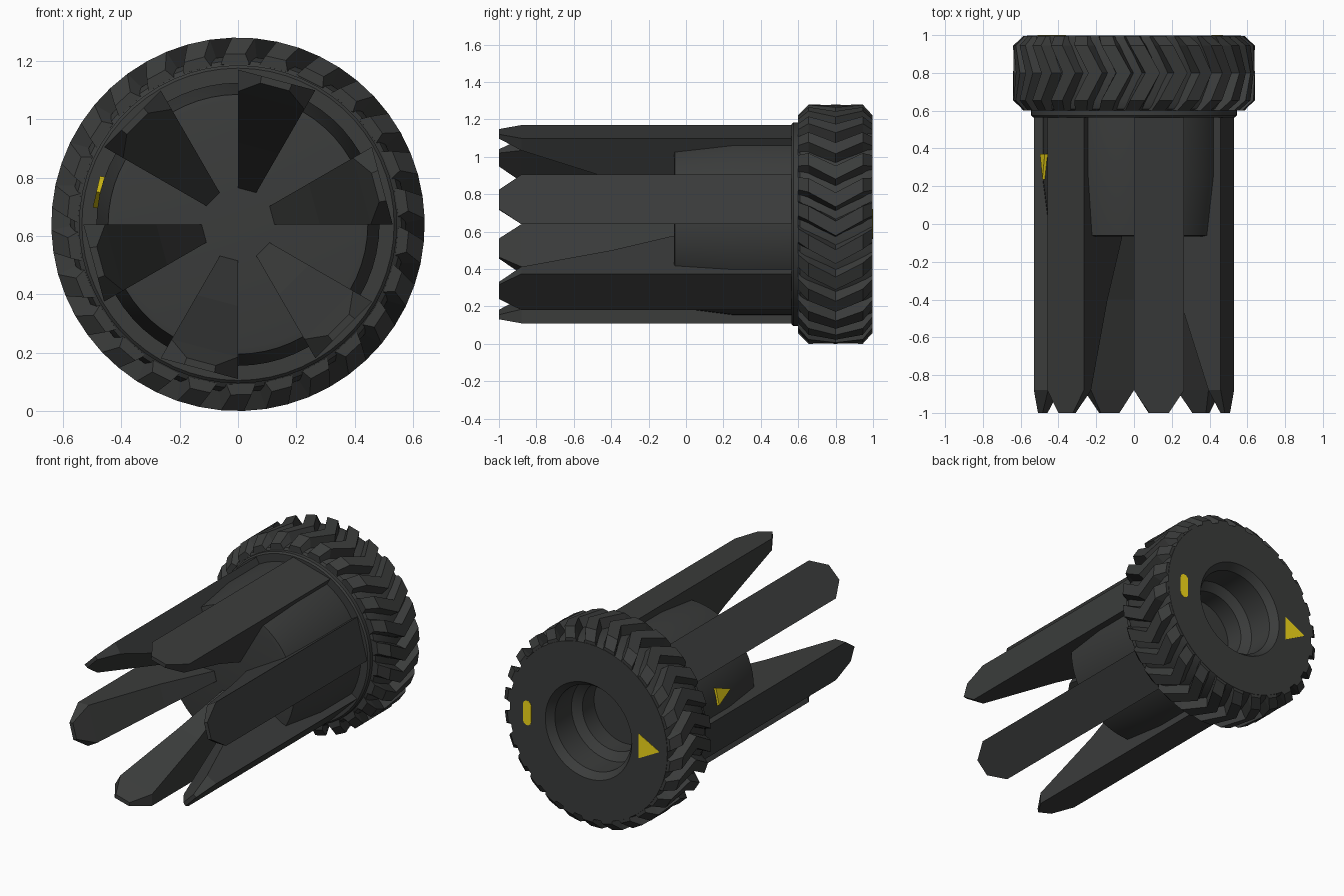
import bpy, bmesh, math
from mathutils import Vector

if "Cube" in bpy.data.objects:
    bpy.data.objects.remove(bpy.data.objects["Cube"])

CZ = 0.64  # height of the main axis, which runs along y


def polar(r, deg, y):
    a = math.radians(deg)
    return Vector((r * math.cos(a), y, CZ + r * math.sin(a)))


def material(name, rgb):
    m = bpy.data.materials.new(name)
    m.diffuse_color = (*rgb, 1)
    m.use_nodes = True
    m.node_tree.nodes["Principled BSDF"].inputs["Base Color"].default_value = m.diffuse_color
    return m


dark = material("dark_rubber", (0.043, 0.045, 0.044))
yellow = material("yellow", (0.9, 0.7, 0.01))


def finish(name, bm, smooth=False, mat=dark):
    bmesh.ops.recalc_face_normals(bm, faces=bm.faces)
    me = bpy.data.meshes.new(name)
    bm.to_mesh(me)
    bm.free()
    ob = bpy.data.objects.new(name, me)
    bpy.context.collection.objects.link(ob)
    me.materials.append(mat)
    if smooth:
        bpy.ops.object.select_all(action='DESELECT')
        ob.select_set(True)
        bpy.context.view_layer.objects.active = ob
        bpy.ops.object.shade_smooth_by_angle(angle=math.radians(25))
    return ob


def lathe(name, profile, seg=60):
    # profile of (radius, y); radius 0 collapses to a point
    bm = bmesh.new()
    rings = []
    for r, y in profile:
        if r == 0:
            rings.append([bm.verts.new(polar(0, 0, y))] * seg)
        else:
            rings.append([bm.verts.new(polar(r, 360 * i / seg, y)) for i in range(seg)])
    for a, b in zip(rings, rings[1:]):
        for i in range(seg):
            j = (i + 1) % seg
            bm.faces.new(list(dict.fromkeys((a[i], a[j], b[j], b[i]))))
    return finish(name, bm, True)


def loft(bm, sections):
    # skin equal-length cross-sections and cap both ends
    rows = [[bm.verts.new(p) for p in s] for s in sections]
    n = len(rows[0])
    for a, b in zip(rows, rows[1:]):
        for i in range(n):
            j = (i + 1) % n
            bm.faces.new((a[i], a[j], b[j], b[i]))
    bm.faces.new(rows[0])
    bm.faces.new(rows[-1])


def prism(name, outline, origin, u, v, w, depth):
    # flat outline in the u/v plane, extruded along w
    bm = bmesh.new()
    loft(bm, [[origin + u * a + v * b + w * d for a, b in outline] for d in (0, depth)])
    return finish(name, bm, False, yellow)


# wheel body with stepped bore, and its front collar
lathe("wheel_body", [(0, 0.59), (0.53, 0.59), (0.56, 0.61), (0.575, 0.65), (0.575, 0.96),
                     (0.565, 0.998), (0.31, 0.998), (0.275, 0.95), (0.275, 0.78),
                     (0.225, 0.74), (0.225, 0.62), (0, 0.62)])
lathe("collar", [(0, 0.565), (0.535, 0.565), (0.545, 0.575), (0.545, 0.605), (0, 0.605)])

# central hub, slightly tapered towards the front
lathe("hub", [(0, -0.065), (0.42, -0.065), (0.445, -0.06), (0.485, 0.25), (0.485, 0.57), (0, 0.57)])

# chevron tread lugs
LUGS = 26
bm = bmesh.new()
for k in range(LUGS):
    mid = 360 * k / LUGS + 3
    sections = []
    for y, r in ((0.6, 0.585), (0.655, 0.64), (0.8, 0.64), (0.945, 0.64), (0.996, 0.585)):
        c = mid + 5 - 10 * (1 - abs(y - 0.8) / 0.2)
        sections.append([polar(0.55, c - 5.2, y), polar(r, c - 3.5, y),
                         polar(r, c + 3.5, y), polar(0.55, c + 5.2, y)])
    loft(bm, sections)
finish("tread_lugs", bm)

# six tapered blades: (y, angle trim, inner radius)
BLADE = [(-1.0, 9, 0.49), (-0.88, 0, 0.455), (-0.4, 0, 0.28), (-0.07, 0, 0.125),
         (-0.04, 0, 0.125), (0.05, 0, 0.41), (0.57, 0, 0.41)]
for k in range(6):
    bm = bmesh.new()
    sections = []
    for y, t, ri in BLADE:
        a0, a1 = 60 * k + t, 60 * k + 30 - t
        # outer corners stay on one flat chord
        ro = 0.53 * math.cos(math.radians(15)) / math.cos(math.radians(15 - t))
        sections.append([polar(ri, a0, y), polar(ro, a0, y), polar(ro, a1, y), polar(ri, a1, y)])
    loft(bm, sections)
    finish(f"blade_{k + 1}", bm)

# yellow alignment marks
X, Y, Z = Vector((1, 0, 0)), Vector((0, 1, 0)), Vector((0, 0, 1))
tri = [(-0.08, 0.08), (-0.08, -0.08), (0.07, 0)]
pill = []
for i in range(12):
    a = math.radians(180 * (i if i < 6 else i - 1) / 5)
    pill.append((0.03 * math.cos(a), 0.03 * math.sin(a) + (0.05 if i < 6 else -0.05)))
prism("rear_triangle_mark", tri, Vector((-0.44, 0.99, CZ)), -X, Z, Y, 0.01)
prism("rear_slot_mark", pill, Vector((0.44, 0.99, CZ)), X, Z, Y, 0.01)
a = math.radians(167)
radial = Vector((math.cos(a), 0, math.sin(a)))
tangent = Vector((math.sin(a), 0, -math.cos(a)))
# triangle pointing to the blade tips, raised from the hub
prism("hub_triangle_mark", [(0, -0.07), (-0.055, 0.065), (0.055, 0.065)],
      polar(0.47, 167, 0.305), tangent, Y, radial, 0.028)
